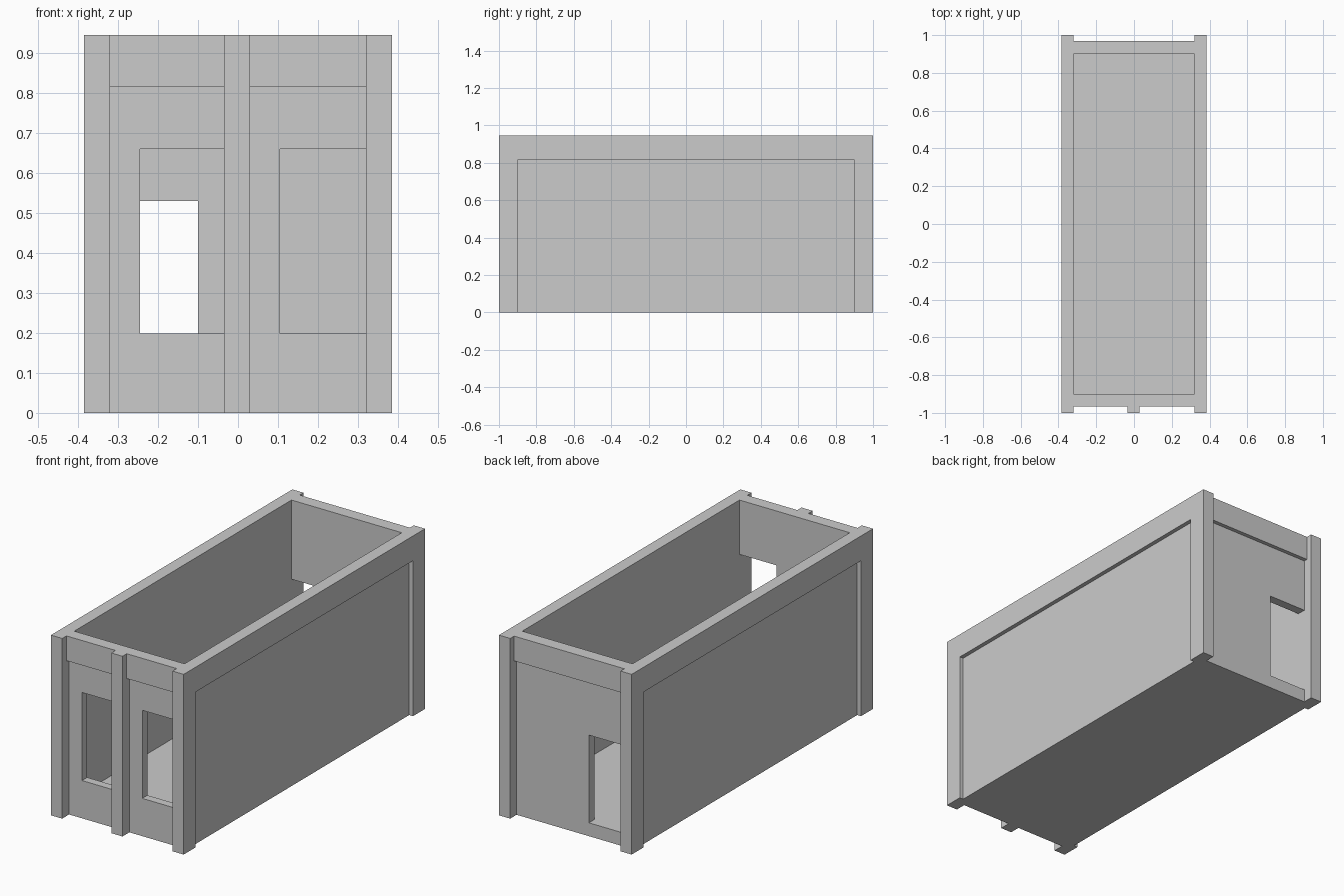
import bpy
import bmesh
from mathutils import Vector

if "Cube" in bpy.data.objects:
    bpy.data.objects.remove(bpy.data.objects["Cube"])

W, L, H = 0.385, 1.0, 0.945      # half width, half length, height
IN_X, IN_Y = 0.32, 0.90          # interior half sizes
FLOOR = 0.07
BAND = 0.815                     # underside of the top band
OUT = 1.2                        # beyond the outer shell


def box(name, x0, x1, y0, y1, z0, z1):
    """Axis-aligned box given by its limits."""
    bm = bmesh.new()
    bmesh.ops.create_cube(bm, size=1)
    for v in bm.verts:
        v.co = Vector((x1 if v.co.x > 0 else x0,
                       y1 if v.co.y > 0 else y0,
                       z1 if v.co.z > 0 else z0))
    mesh = bpy.data.meshes.new(name)
    bm.to_mesh(mesh)
    bm.free()
    obj = bpy.data.objects.new(name, mesh)
    bpy.context.collection.objects.link(obj)
    return obj


def carve(target, *limits):
    """Cut a box out of the target."""
    cutter = box("cutter", *limits)
    cutter.hide_render = True
    mod = target.modifiers.new("carve", 'BOOLEAN')
    mod.operation = 'DIFFERENCE'
    mod.solver = 'EXACT'
    mod.object = cutter
    bpy.context.view_layer.objects.active = target
    bpy.ops.object.modifier_apply(modifier=mod.name)
    bpy.data.objects.remove(cutter)


building = box("building_shell", -W, W, -L, L, 0, H)

# Open-topped room
carve(building, -IN_X, IN_X, -IN_Y, IN_Y, FLOOR, OUT)

# Recessed long side panels below the top band
for x0, x1 in ((-OUT, -0.363), (0.363, OUT)):
    carve(building, x0, x1, -IN_Y, IN_Y, -0.1, BAND)

# Front bays between pilasters: shallow at the band, deeper on the wall
for x0, x1 in ((-IN_X, -0.035), (0.03, IN_X)):
    carve(building, x0, x1, -OUT, -0.965, -0.1, OUT)
    carve(building, x0, x1, -OUT, -0.943, -0.1, BAND)

# Back bay
carve(building, -IN_X, IN_X, 0.968, OUT, -0.1, OUT)
carve(building, -IN_X, IN_X, 0.947, OUT, -0.1, BAND)

# Front windows
for x0, x1 in ((-0.245, -0.035), (0.105, IN_X)):
    carve(building, x0, x1, -OUT, -0.8, 0.198, 0.66)

# Back doorway, level with the floor
carve(building, -IN_X, -0.10, 0.8, OUT, FLOOR, 0.53)
